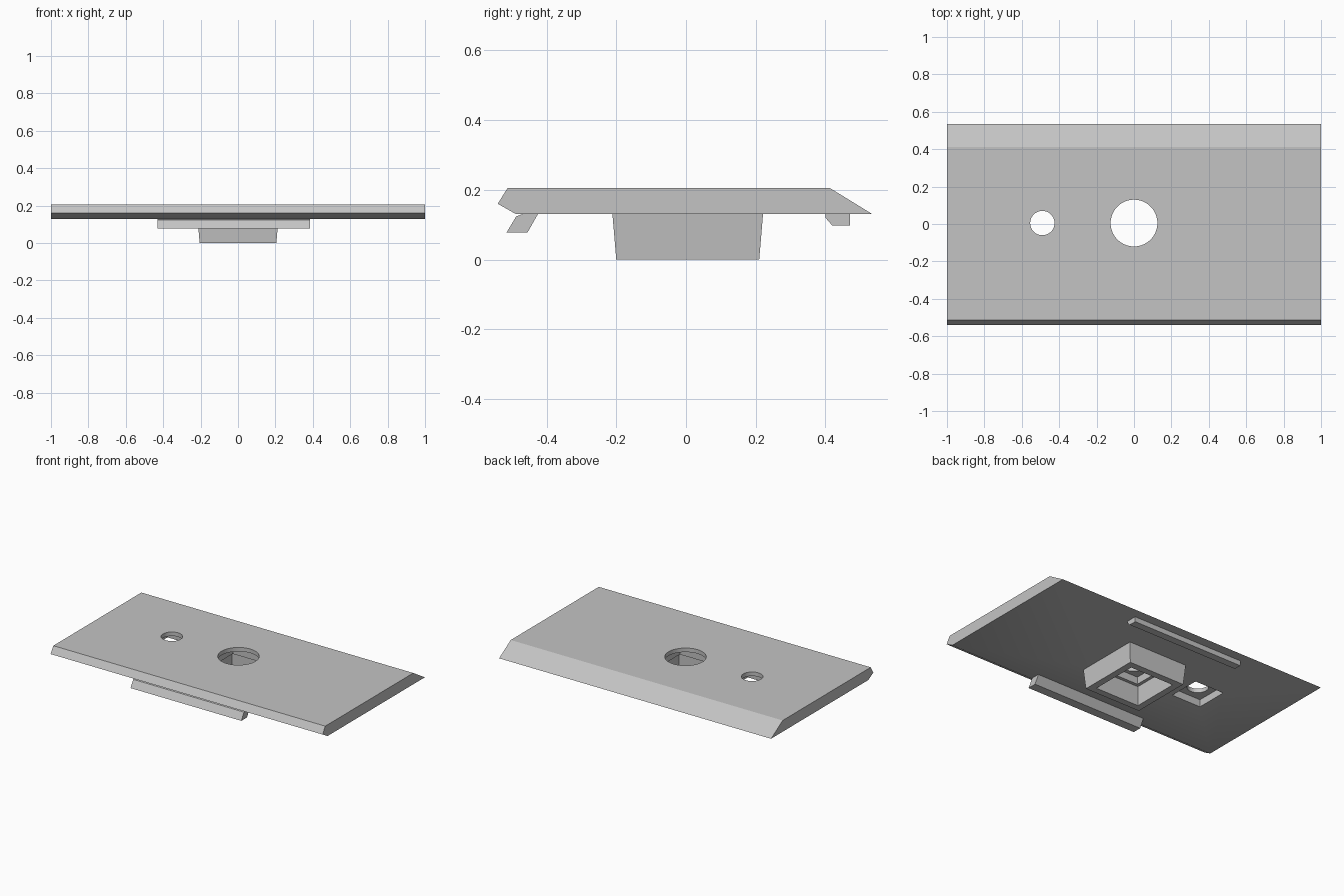
import bpy
import bmesh

cube = bpy.data.objects.get("Cube")
if cube:
    bpy.data.objects.remove(cube, do_unlink=True)

GREY = (0.55, 0.55, 0.55, 1.0)
mat = bpy.data.materials.new("light_grey")
mat.use_nodes = True
mat.diffuse_color = GREY
mat.node_tree.nodes["Principled BSDF"].inputs["Base Color"].default_value = GREY


def make_object(name, bm):
    bmesh.ops.recalc_face_normals(bm, faces=bm.faces)
    mesh = bpy.data.meshes.new(name)
    bm.to_mesh(mesh)
    bm.free()
    mesh.materials.append(mat)
    obj = bpy.data.objects.new(name, mesh)
    bpy.context.collection.objects.link(obj)
    return obj


def extrude_x(name, profile, x0, x1):
    """Sweep a (y, z) profile along x."""
    bm = bmesh.new()
    face = bm.faces.new([bm.verts.new((x0, y, z)) for y, z in profile])
    ext = bmesh.ops.extrude_face_region(bm, geom=[face])["geom"]
    verts = [g for g in ext if isinstance(g, bmesh.types.BMVert)]
    bmesh.ops.translate(bm, verts=verts, vec=(x1 - x0, 0, 0))
    return make_object(name, bm)


def frustum(name, x, y, z0, z1, low, high):
    """Square block with half-widths low at z0 and high at z1."""
    bm = bmesh.new()
    bmesh.ops.create_cube(bm, size=2)
    for v in bm.verts:
        half, z = (low, z0) if v.co.z < 0 else (high, z1)
        v.co = (x + v.co.x * half, y + v.co.y * half, z)
    return make_object(name, bm)


def cylinder(name, x, y, radius):
    bm = bmesh.new()
    bmesh.ops.create_cone(bm, cap_ends=True, segments=64,
                          radius1=radius, radius2=radius, depth=1)
    bmesh.ops.translate(bm, verts=bm.verts, vec=(x, y, 0))
    return make_object(name, bm)


def cut(target, cutter):
    """Subtract the cutter, bake the result and drop the cutter."""
    mod = target.modifiers.new("cut", 'BOOLEAN')
    mod.operation = 'DIFFERENCE'
    mod.solver = 'EXACT'
    mod.object = cutter
    bpy.context.view_layer.objects.active = target
    bpy.ops.object.modifier_apply(modifier=mod.name)
    bpy.data.objects.remove(cutter, do_unlink=True)


UNDER, TOP, MID = 0.13, 0.205, 0.005

# Bevelled cover plate
plate = extrude_x("cover_plate", [
    (-0.54, 0.16), (-0.512, TOP), (0.413, TOP), (0.535, UNDER), (-0.487, UNDER)], -1, 1)

# Round holes, each with a square pocket beneath
for x, radius, pocket in ((0, 0.125, 0.14), (-0.49, 0.065, 0.107)):
    cut(plate, frustum("pocket_cutter", x, MID, 0.05, 0.178, pocket, pocket))
    cut(plate, cylinder("hole_cutter", x, MID, radius))

# Hollow tapered socket under the large hole
socket = frustum("socket", 0, MID, 0, UNDER, 0.205, 0.216)
cut(socket, frustum("socket_cutter", 0, MID, -0.1, 0.3, 0.16, 0.162))

# Clips that hook under the front and back edges
extrude_x("front_clip", [
    (-0.515, 0.077), (-0.487, 0.124), (-0.47, UNDER),
    (-0.425, UNDER), (-0.455, 0.077)], -0.43, 0.385)
extrude_x("back_clip", [
    (0.40, UNDER), (0.40, 0.12), (0.42, 0.097), (0.47, 0.097), (0.47, UNDER)], -0.43, 0.385)

# Smooth the hole walls while keeping the edges crisp
bpy.ops.object.select_all(action='DESELECT')
plate.select_set(True)
bpy.context.view_layer.objects.active = plate
bpy.ops.object.shade_smooth_by_angle()
